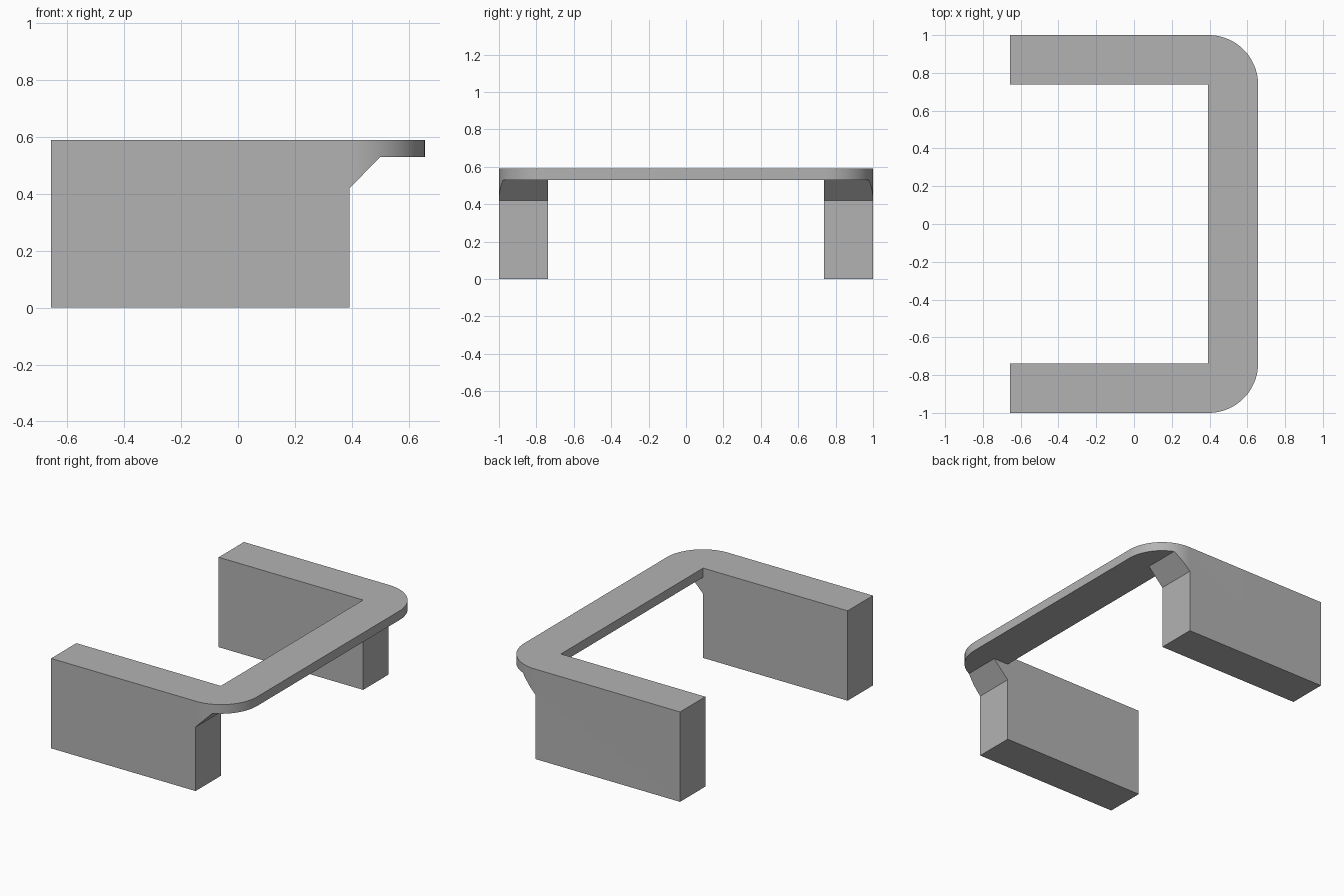
import bpy, bmesh
from math import sin, cos, pi
from mathutils import Vector

cube = bpy.data.objects.get("Cube")
if cube:
    bpy.data.objects.remove(cube, do_unlink=True)

HALF_X, HALF_Y, TOP = 0.657, 1.0, 0.59
INNER_X, INNER_Y = 0.392, 0.738      # inside faces of the bar and the legs
UNDER = 0.53                         # underside of the bar
GUSSET_Z, GUSSET_X = 0.42, 0.5       # start and end of the sloped gusset
RADIUS = HALF_Y - INNER_Y

grey = bpy.data.materials.new("mid_grey")
grey.use_nodes = True
colour = (0.45, 0.45, 0.45, 1)
grey.diffuse_color = colour
grey.node_tree.nodes["Principled BSDF"].inputs["Base Color"].default_value = colour


def prism(name, points, direction):
    """Extrude a closed outline along a direction."""
    bm = bmesh.new()
    face = bm.faces.new([bm.verts.new(p) for p in points])
    grown = bmesh.ops.extrude_face_region(bm, geom=[face])
    verts = [v for v in grown["geom"] if isinstance(v, bmesh.types.BMVert)]
    bmesh.ops.translate(bm, verts=verts, vec=Vector(direction))
    bmesh.ops.recalc_face_normals(bm, faces=bm.faces)
    mesh = bpy.data.meshes.new(name)
    bm.to_mesh(mesh)
    bm.free()
    mesh.materials.append(grey)
    obj = bpy.data.objects.new(name, mesh)
    bpy.context.collection.objects.link(obj)
    return obj


def carve(target, cutter):
    """Subtract the cutter and throw it away."""
    cutter.hide_render = True
    mod = target.modifiers.new("cut", "BOOLEAN")
    mod.operation, mod.solver, mod.object = "DIFFERENCE", "EXACT", cutter
    bpy.context.view_layer.objects.active = target
    bpy.ops.object.modifier_apply(modifier=mod.name)
    bpy.data.objects.remove(cutter, do_unlink=True)


# U-shaped plan with two rounded outer corners
STEPS = 24
arc = [(HALF_X - RADIUS + RADIUS * sin(a), INNER_Y + RADIUS * cos(a))
       for a in (pi / 2 * i / STEPS for i in range(STEPS + 1))]
half = [(INNER_X, INNER_Y), (-HALF_X, INNER_Y), (-HALF_X, HALF_Y)] + arc
plan = half + [(x, -y) for x, y in reversed(half)]
bracket = prism("u_bracket", [(x, y, 0) for x, y in plan], (0, 0, TOP))

# Open the space below the bar, leaving the sloped gussets
slope = [(INNER_X, -1), (INNER_X, GUSSET_Z), (GUSSET_X, UNDER), (1, UNDER), (1, -1)]
carve(bracket, prism("slope_cutter", [(x, -2, z) for x, z in slope], (0, 4, 0)))

# Clear the bar underside between the legs
gap = [(INNER_X - 0.1, -1), (INNER_X - 0.1, UNDER), (1, UNDER), (1, -1)]
carve(bracket, prism("gap_cutter", [(x, -INNER_Y, z) for x, z in gap],
                     (0, 2 * INNER_Y, 0)))

# Smooth the rounded corners, keep the rest sharp
bpy.ops.object.select_all(action="DESELECT")
bracket.select_set(True)
bpy.context.view_layer.objects.active = bracket
bpy.ops.object.shade_smooth_by_angle(angle=pi / 6)
